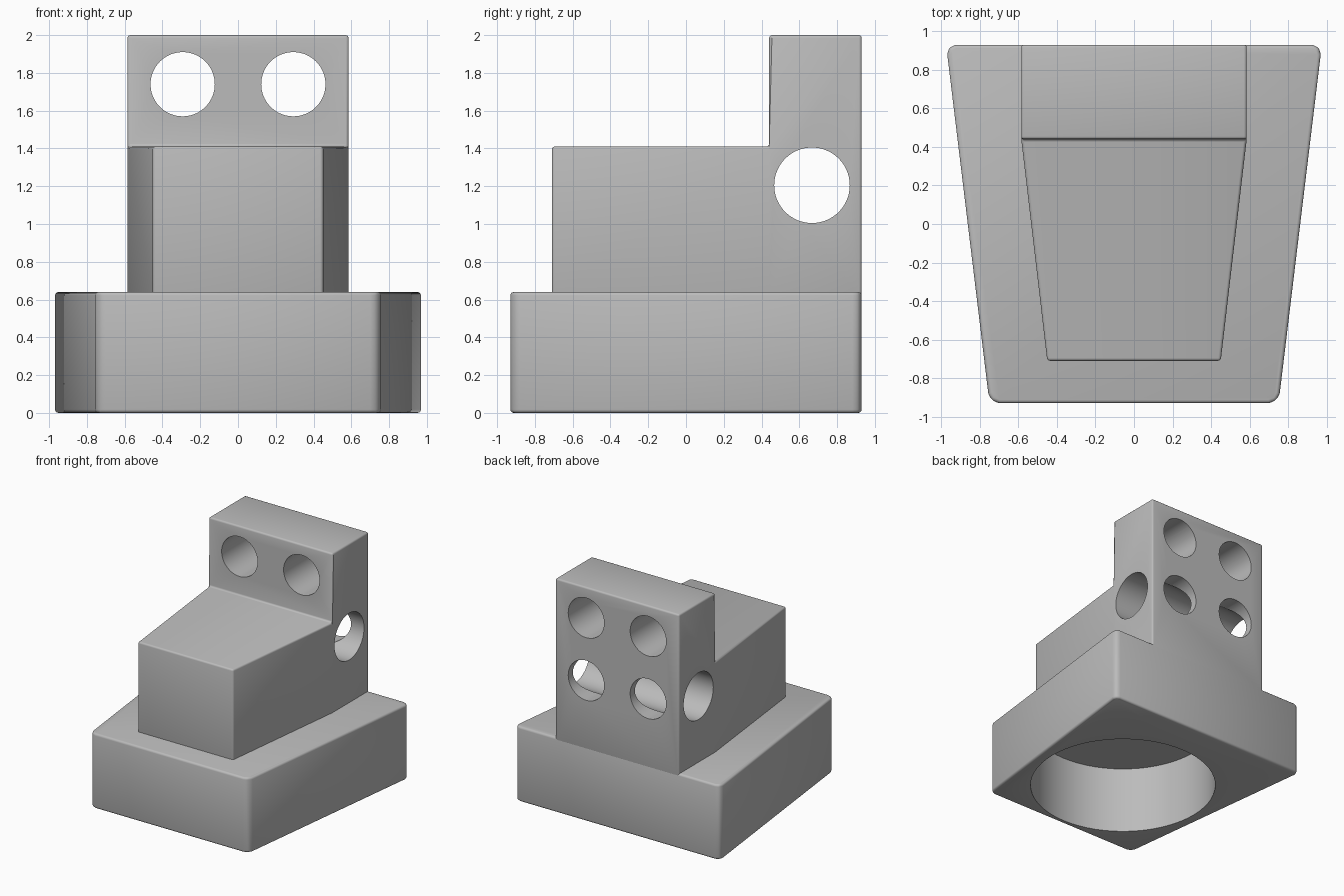
import bpy, bmesh, math
from mathutils import Matrix

if "Cube" in bpy.data.objects:
    bpy.data.objects.remove(bpy.data.objects["Cube"], do_unlink=True)

grey = bpy.data.materials.new("plain grey")
grey.use_nodes = True
grey.diffuse_color = (0.5, 0.5, 0.5, 1)
grey.node_tree.nodes["Principled BSDF"].inputs["Base Color"].default_value = (0.5, 0.5, 0.5, 1)


def add_object(name, bm):
    bmesh.ops.recalc_face_normals(bm, faces=bm.faces)
    mesh = bpy.data.meshes.new(name)
    bm.to_mesh(mesh)
    bm.free()
    mesh.materials.append(grey)
    obj = bpy.data.objects.new(name, mesh)
    bpy.context.collection.objects.link(obj)
    return obj


def cutter(center, radius, length, axis):
    """Cylinder along the given axis, centred on a point."""
    turn = {"X": Matrix.Rotation(math.pi / 2, 4, "Y"),
            "Y": Matrix.Rotation(math.pi / 2, 4, "X"),
            "Z": Matrix.Identity(4)}[axis]
    bm = bmesh.new()
    bmesh.ops.create_cone(bm, cap_ends=True, segments=64, radius1=radius,
                          radius2=radius, depth=length,
                          matrix=Matrix.Translation(center) @ turn)
    obj = add_object("hole_cutter", bm)
    obj.hide_render = True
    return obj


def finish(obj, bevel, cutters):
    """Round the outer edges, cut the sharp holes, then shade."""
    bpy.ops.object.select_all(action="DESELECT")
    bpy.context.view_layer.objects.active = obj
    obj.select_set(True)
    mod = obj.modifiers.new("rounding", "BEVEL")
    mod.width = bevel
    mod.segments = 3
    mod.limit_method = "ANGLE"
    mod.angle_limit = math.radians(35)
    bpy.ops.object.modifier_apply(modifier=mod.name)
    for tool in cutters:
        mod = obj.modifiers.new("hole", "BOOLEAN")
        mod.operation = "DIFFERENCE"
        mod.solver = "EXACT"
        mod.object = tool
        bpy.ops.object.modifier_apply(modifier=mod.name)
        bpy.data.objects.remove(tool, do_unlink=True)
    bpy.ops.object.shade_smooth_by_angle(angle=math.radians(30))


# Tapered base slab with softened corners and a round socket underneath
bm = bmesh.new()
plan = [(-0.75, -0.93), (0.75, -0.93), (0.975, 0.93), (-0.975, 0.93)]
floor = bm.faces.new([bm.verts.new((x, y, 0)) for x, y in plan])
top = bmesh.ops.extrude_face_region(bm, geom=[floor])["geom"]
bmesh.ops.translate(bm, vec=(0, 0, 0.64),
                    verts=[v for v in top if isinstance(v, bmesh.types.BMVert)])
upright = [e for e in bm.edges if abs(e.verts[0].co.z - e.verts[1].co.z) > 0.1]
bmesh.ops.bevel(bm, geom=upright, offset=0.05, segments=2, profile=0.5, affect="EDGES")
base = add_object("base", bm)
finish(base, 0.018, [cutter((0, -0.14, 0.185), 0.75, 0.8, "Z")])

# Body: tapered front block with a raised block at the back
bm = bmesh.new()
outline = [(-0.71, 0.61), (0.44, 0.61), (0.93, 0.61), (0.93, 2.0),
           (0.44, 2.0), (0.44, 1.41), (-0.71, 1.41)]
sides = []
for sign in (-1, 1):
    pts = [bm.verts.new((sign * (0.45 if y < 0 else 0.585), y, z)) for y, z in outline]
    bm.faces.new([pts[i] for i in (0, 1, 5, 6)])
    bm.faces.new(pts[1:6])
    sides.append(pts)
for i in range(len(outline)):
    j = (i + 1) % len(outline)
    bm.faces.new((sides[0][i], sides[0][j], sides[1][j], sides[1][i]))
body = add_object("body", bm)

# Cross bore, two upper through holes, two lower holes opening into the bore
holes = [cutter((0, 0.667, 1.205), 0.2, 2, "X")]
for x in (-0.293, 0.293):
    holes.append(cutter((x, 0.7, 1.74), 0.17, 1, "Y"))
    holes.append(cutter((x, 0.9, 1.205), 0.17, 0.46, "Y"))
finish(body, 0.015, holes)
